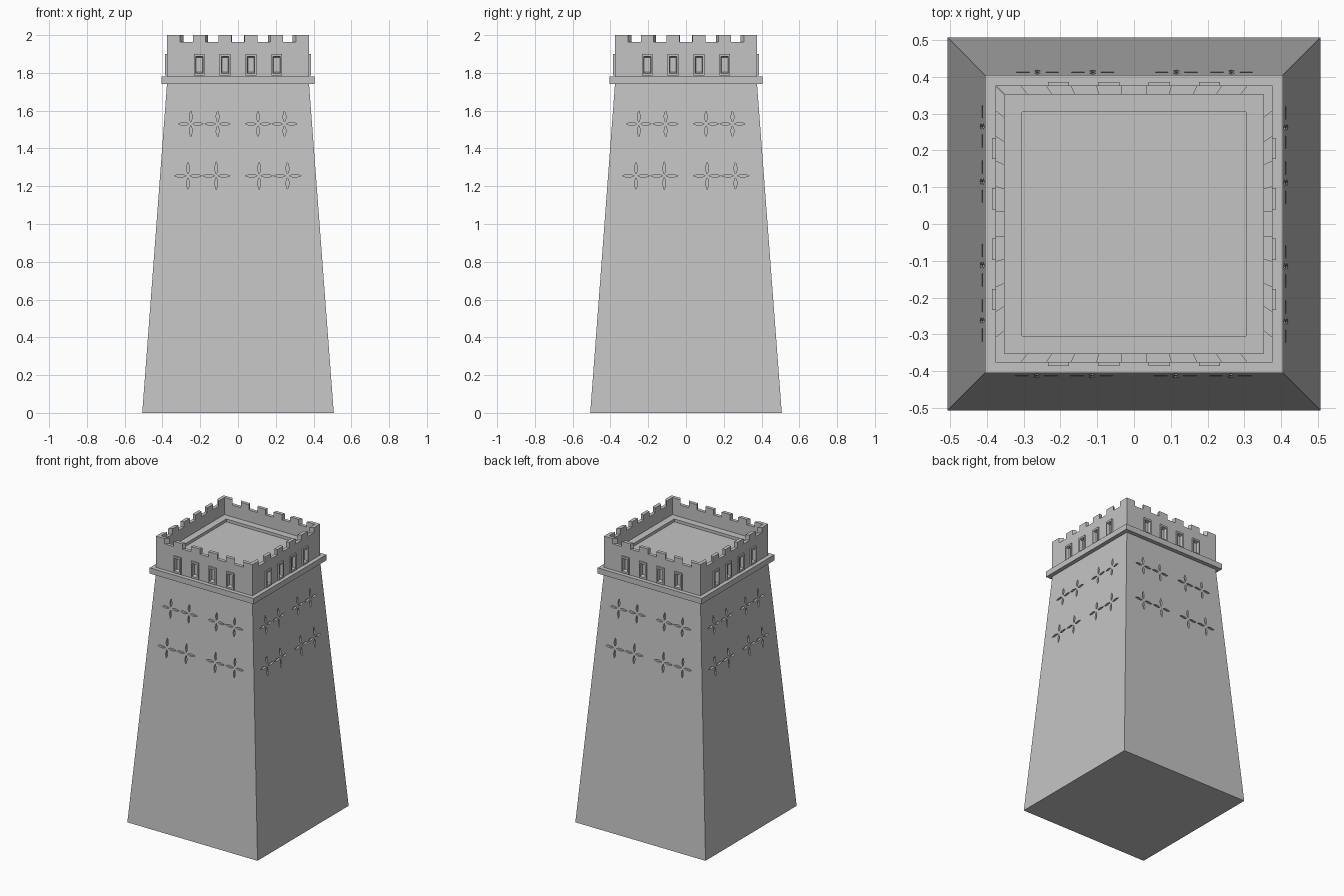
import bpy, bmesh
from math import pi
from mathutils import Matrix, Vector

default = bpy.data.objects.get("Cube")
if default:
    bpy.data.objects.remove(default, do_unlink=True)

stone = bpy.data.materials.new("grey stone")
stone.use_nodes = True
GREY = (0.55, 0.55, 0.55, 1)
stone.diffuse_color = GREY
stone.node_tree.nodes["Principled BSDF"].inputs["Base Color"].default_value = GREY

BASE, WALL, INNER = 0.507, 0.376, 0.352
SLAB_Z, DECK_Z, NOTCH_Z, TOP_Z = 1.74, 1.78, 1.963, 2.0


def loft(bm, rings, turn=0):
    """Join rings of points into a closed solid, turned by quarter turns about z."""
    rot = Matrix.Rotation(turn * pi / 2, 4, "Z")
    loops = [[bm.verts.new(rot @ Vector(p)) for p in ring] for ring in rings]
    n = len(loops[0])
    for a, b in zip(loops, loops[1:]):
        for i in range(n):
            j = (i + 1) % n
            bm.faces.new((a[i], a[j], b[j], b[i]))
    bm.faces.new(loops[0])
    bm.faces.new(loops[-1])


def square(half, z):
    return [(-half, -half, z), (half, -half, z), (half, half, z), (-half, half, z)]


def upright(cx, cz, hw, hh, dist):
    """Rectangle standing at a given distance in front of the axis."""
    return [(cx - hw, -dist, cz - hh), (cx + hw, -dist, cz - hh),
            (cx + hw, -dist, cz + hh), (cx - hw, -dist, cz + hh)]


def finish(bm, name):
    bmesh.ops.recalc_face_normals(bm, faces=bm.faces)
    mesh = bpy.data.meshes.new(name)
    bm.to_mesh(mesh)
    bm.free()
    mesh.materials.append(stone)
    obj = bpy.data.objects.new(name, mesh)
    bpy.context.scene.collection.objects.link(obj)
    return obj


def carve(obj, cutter):
    """Subtract the cutter, bake the result and discard the cutter."""
    cutter.hide_render = True
    mod = obj.modifiers.new("carve", "BOOLEAN")
    mod.operation, mod.solver, mod.object = "DIFFERENCE", "EXACT", cutter
    bpy.context.view_layer.update()
    graph = bpy.context.evaluated_depsgraph_get()
    mesh = bpy.data.meshes.new_from_object(obj.evaluated_get(graph))
    obj.modifiers.clear()
    obj.data = mesh
    bpy.data.objects.remove(cutter, do_unlink=True)


def square_part(name, profile):
    bm = bmesh.new()
    loft(bm, [square(h, z) for h, z in profile])
    return finish(bm, name)


# Tapering tower shaft, projecting slab, and parapet with its sunken roof
shaft = square_part("tower_shaft", [(BASE, 0), (WALL, SLAB_Z)])
square_part("slab_course", [(0.405, SLAB_Z), (0.405, DECK_Z)])
parapet = square_part("parapet", [
    (WALL, DECK_Z), (WALL, NOTCH_Z), (INNER, NOTCH_Z),
    (INNER, 1.88), (0.304, 1.88), (0.304, 1.86)])

# Merlons: every other of eleven equal divisions, splayed towards the centre
bm = bmesh.new()
step = 2 * WALL / 11
shrink = INNER / WALL
for turn in range(4):
    for k in range(0, 11, 2):
        a, b = -WALL + k * step, -WALL + (k + 1) * step
        plan = [(a, -WALL), (b, -WALL), (b * shrink, -INNER), (a * shrink, -INNER)]
        loft(bm, [[(x, y, z) for x, y in plan] for z in (NOTCH_Z, TOP_Z)], turn)
finish(bm, "merlons")

# Framed windows set into the parapet, one below each inner merlon
frames, holes = bmesh.new(), bmesh.new()
WIN_Z = 1.843
for turn in range(4):
    for k in (-3, -1, 1, 3):
        x = k * step
        loft(holes, [upright(x, WIN_Z, 0.025, 0.05, d) for d in (0.36, 0.4)], turn)
        loft(frames, [upright(x, WIN_Z, hw, hh, d) for hw, hh, d in (
            (0.029, 0.058, 0.359), (0.029, 0.058, 0.386),
            (0.02, 0.045, 0.386), (0.016, 0.039, 0.364))], turn)
carve(parapet, finish(holes, "window_cutter"))
finish(frames, "window_frames")


# Engraved crosses, each made of four pointed petals
def wall_at(z):
    return BASE + (WALL - BASE) * z / SLAB_Z


PETAL = ((0, 0), (0.3, 0.8), (0.6, 0.9), (1, 0), (0.6, -0.9), (0.3, -0.8))


def petal(bm, cx, cz, dx, dz, length, turn):
    pts = []
    for t, w in PETAL:
        along, across = 0.009 + t * (length - 0.009), w * 0.0085
        pts.append((cx + dx * along - dz * across, cz + dz * along + dx * across))
    loft(bm, [[(x, -(wall_at(z) + off), z) for x, z in pts]
              for off in (-0.012, 0.02)], turn)


bm = bmesh.new()
for turn in range(4):
    for cz, xs, length in ((1.53, (-0.25, -0.108, 0.106, 0.246), 0.068),
                           (1.255, (-0.265, -0.115, 0.112, 0.262), 0.073)):
        for cx in xs:
            for dx, dz in ((1, 0), (0, 1), (-1, 0), (0, -1)):
                petal(bm, cx, cz, dx, dz, length, turn)
carve(shaft, finish(bm, "cross_cutter"))
